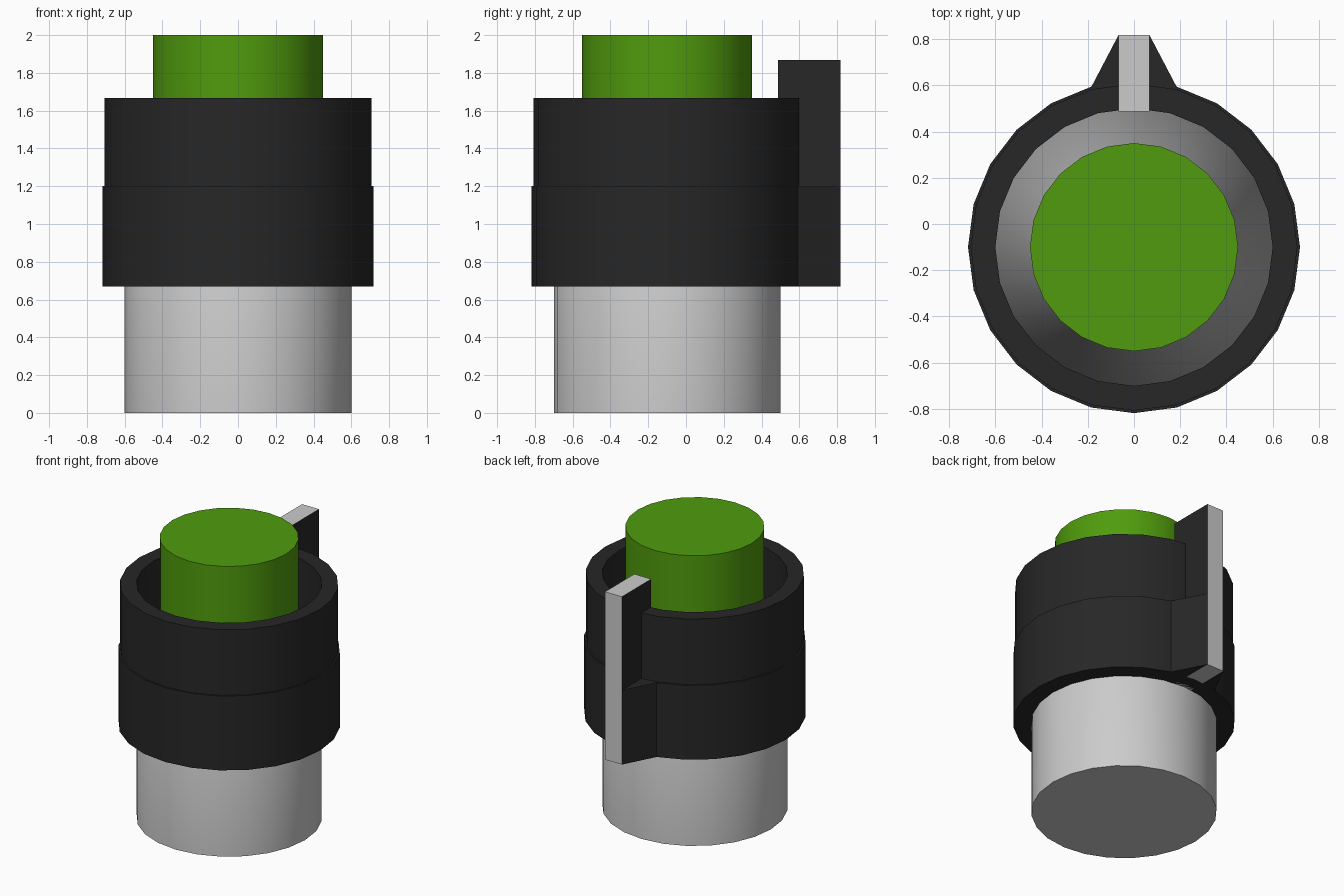
import bpy, bmesh, math

if "Cube" in bpy.data.objects:
    bpy.data.objects.remove(bpy.data.objects["Cube"])

AXIS_Y = -0.1   # the round parts share an axis slightly forward of centre
SIDES = 24


def material(name, rgb):
    m = bpy.data.materials.new(name)
    m.diffuse_color = (*rgb, 1)
    m.use_nodes = True
    m.node_tree.nodes["Principled BSDF"].inputs["Base Color"].default_value = m.diffuse_color
    return m


green = material("green", (0.08, 0.33, 0.004))
black = material("black", (0.02, 0.02, 0.02))
grey = material("grey", (0.8, 0.8, 0.8))
dark_grey = material("dark_grey", (0.42, 0.42, 0.42))


def finish(name, bm, mats=(), smooth=False):
    bmesh.ops.recalc_face_normals(bm, faces=bm.faces)
    me = bpy.data.meshes.new(name)
    bm.to_mesh(me)
    bm.free()
    for m in mats:
        me.materials.append(m)
    ob = bpy.data.objects.new(name, me)
    bpy.context.collection.objects.link(ob)
    if smooth:
        bpy.ops.object.select_all(action='DESELECT')
        ob.select_set(True)
        bpy.context.view_layer.objects.active = ob
        bpy.ops.object.shade_smooth_by_angle(angle=math.radians(30))
    return ob


def lathe(name, profile, closed=False, mats=(), dark_from=None):
    """Revolve (radius, z) points; open profiles get flat caps."""
    bm = bmesh.new()
    loops = []
    for r, z in profile:
        loops.append([bm.verts.new((r * math.cos(a), AXIS_Y + r * math.sin(a), z))
                      for a in (math.tau * i / SIDES for i in range(SIDES))])
    pairs = list(zip(loops, loops[1:]))
    if closed:
        pairs.append((loops[-1], loops[0]))
    else:
        bm.faces.new(loops[0])
        bm.faces.new(loops[-1])
    for a, b in pairs:
        for i in range(SIDES):
            j = (i + 1) % SIDES
            bm.faces.new((a[i], a[j], b[j], b[i]))
    if dark_from is not None:   # second material above this height
        for f in bm.faces:
            f.material_index = int(f.calc_center_median().z > dark_from)
    return finish(name, bm, mats, True)


def prism(name, outline, z0, z1, mats):
    """Extrude an (x, y) outline upward."""
    bm = bmesh.new()
    face = bm.faces.new([bm.verts.new((x, y, z0)) for x, y in outline])
    new = bmesh.ops.extrude_face_region(bm, geom=[face])["geom"]
    bmesh.ops.translate(bm, vec=(0, 0, z1 - z0),
                        verts=[v for v in new if isinstance(v, bmesh.types.BMVert)])
    bm.normal_update()
    if len(mats) > 1:   # second material on the side (x-facing) faces
        for f in bm.faces:
            f.material_index = int(abs(f.normal.x) > 0.9)
    return finish(name, bm, mats)


# Grey base with a darker tapered shoulder inside the collar
lathe("base", [(0.6, 0), (0.6, 0.67), (0.45, 1.2)], mats=[grey, dark_grey], dark_from=0.68)

# Green plunger
lathe("plunger", [(0.45, 1.2), (0.45, 2.0)], mats=[green])

# Black stepped collar
lathe("collar", [(0.6, 0.67), (0.718, 0.67), (0.718, 1.2), (0.707, 1.2),
                 (0.707, 1.668), (0.6, 1.668)], closed=True, mats=[black])

# Upright fin at the back with black cheeks
W, BACK = 0.0665, 0.818
prism("fin", [(-W, 0.487), (W, 0.487), (W, BACK), (-W, BACK)], 0.67, 1.867, [grey, black])

# Flared braces either side of the lower fin
for side, s in (("left", -1), ("right", 1)):
    prism("fin_brace_" + side, [(s * W, 0.605), (s * 0.185, 0.592), (s * W, BACK)],
          0.67, 1.2, [black])
